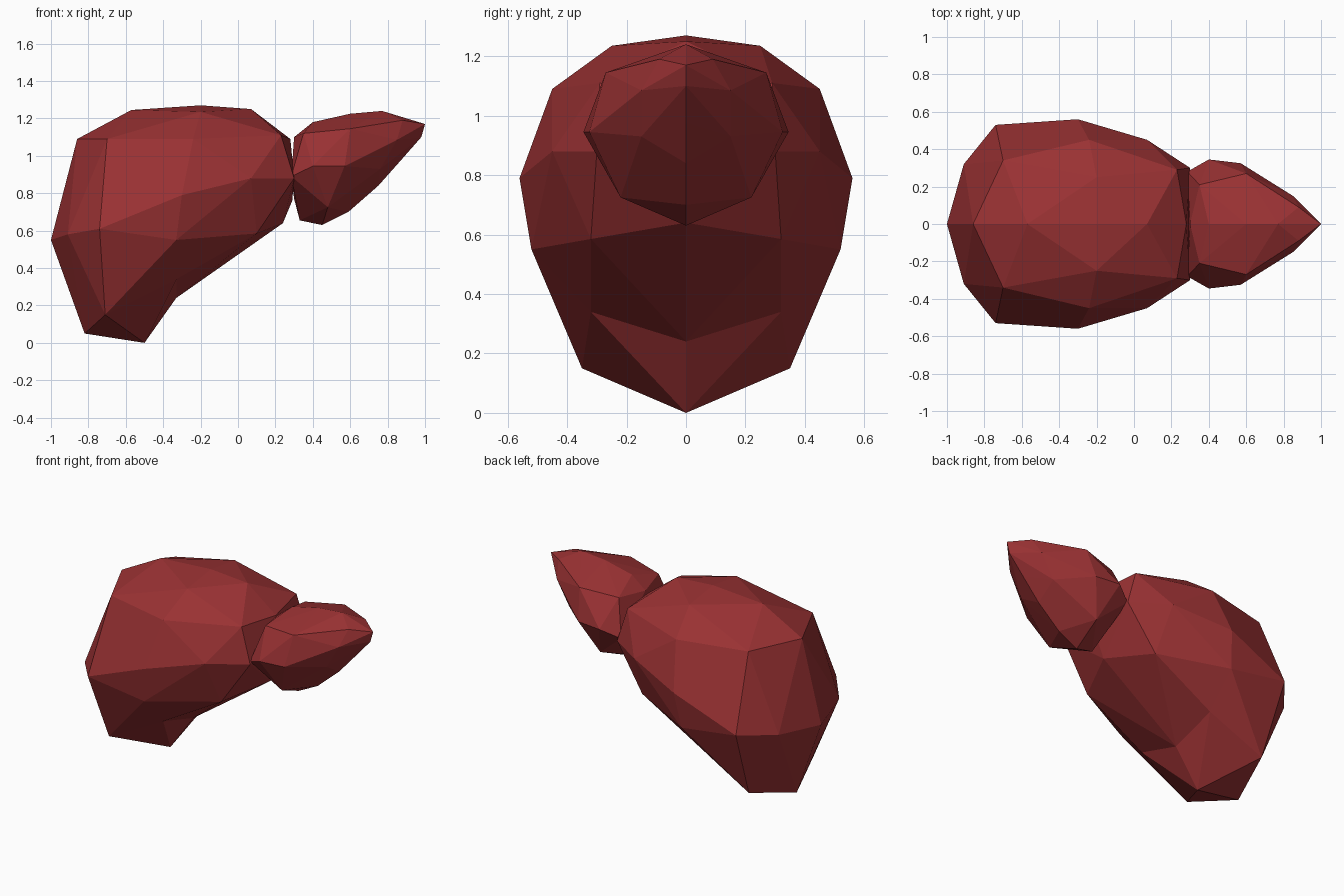
import bpy, bmesh
from mathutils import Vector

if "Cube" in bpy.data.objects:
    bpy.data.objects.remove(bpy.data.objects["Cube"])

red = bpy.data.materials.new("dark red")
red.diffuse_color = (0.32, 0.031, 0.033, 1)
red.use_nodes = True
red.node_tree.nodes["Principled BSDF"].inputs["Base Color"].default_value = red.diffuse_color


def faceted_lobe(name, points, dents=()):
    """Skin mirrored half points (y >= 0), then pull dent points inward.
    Each dent is (point on the hull, final point)."""
    bm = bmesh.new()
    moves = []

    def add(p, final=None):
        for s in ((1, -1) if p[1] > 0 else (1,)):
            v = bm.verts.new((p[0], s * p[1], p[2]))
            if final:
                moves.append((v, Vector((final[0], s * final[1], final[2]))))

    for p in points:
        add(p)
    for p, final in dents:
        add(p, final)
    bmesh.ops.convex_hull(bm, input=bm.verts[:])
    for v, target in moves:
        if v.is_valid and v.link_faces:
            v.co = target
    loose = [v for v in bm.verts if not v.link_faces]
    bmesh.ops.delete(bm, geom=loose, context='VERTS')
    bmesh.ops.recalc_face_normals(bm, faces=bm.faces[:])
    mesh = bpy.data.meshes.new(name)
    bm.to_mesh(mesh)
    bm.free()
    mesh.materials.append(red)
    obj = bpy.data.objects.new(name, mesh)
    bpy.context.collection.objects.link(obj)
    return obj


# Large lobe: ridge line, widest band, then underside
large = [
    (-1, 0, .55), (-.86, 0, 1.09), (-.57, 0, 1.245), (-.2, 0, 1.27),
    (.07, 0, 1.25), (.28, 0, 1.09), (.29, 0, .76), (.24, 0, .64),
    (-.04, 0, .40), (-.5, 0, 0), (-.82, 0, .05),
    (-.91, .32, .58), (-.70, .34, 1.09), (-.2, .25, 1.235),
    (-.24, .45, 1.09), (.23, .29, 1.11), (-.74, .53, .61),
    (-.3, .56, .79), (.07, .45, .88), (.30, .30, .88),
    (-.33, .52, .55), (.10, .32, .585), (-.71, .35, .15),
]
faceted_lobe("large_lobe", large, [
    ((-.33, 0, .12), (-.33, 0, .24)),
    ((-.34, .34, .27), (-.33, .32, .34)),
])

# Small lobe: outline in the middle plane, then the sides
small = [
    (.30, 0, 1.10), (.40, 0, 1.18), (.60, 0, 1.225), (.77, 0, 1.24),
    (1, 0, 1.17), (.98, 0, 1.10), (.87, 0, .975), (.75, 0, .84),
    (.59, 0, .70), (.45, 0, .63), (.33, 0, .655), (.30, 0, .77),
    (.35, .21, 1.12), (.60, .27, 1.145), (.88, .09, 1.19),
    (.285, .28, .89), (.40, .345, .945), (.57, .325, .945),
    (.48, .22, .725), (.85, .15, 1.085), (.76, .15, .93),
]
faceted_lobe("small_lobe", small)
